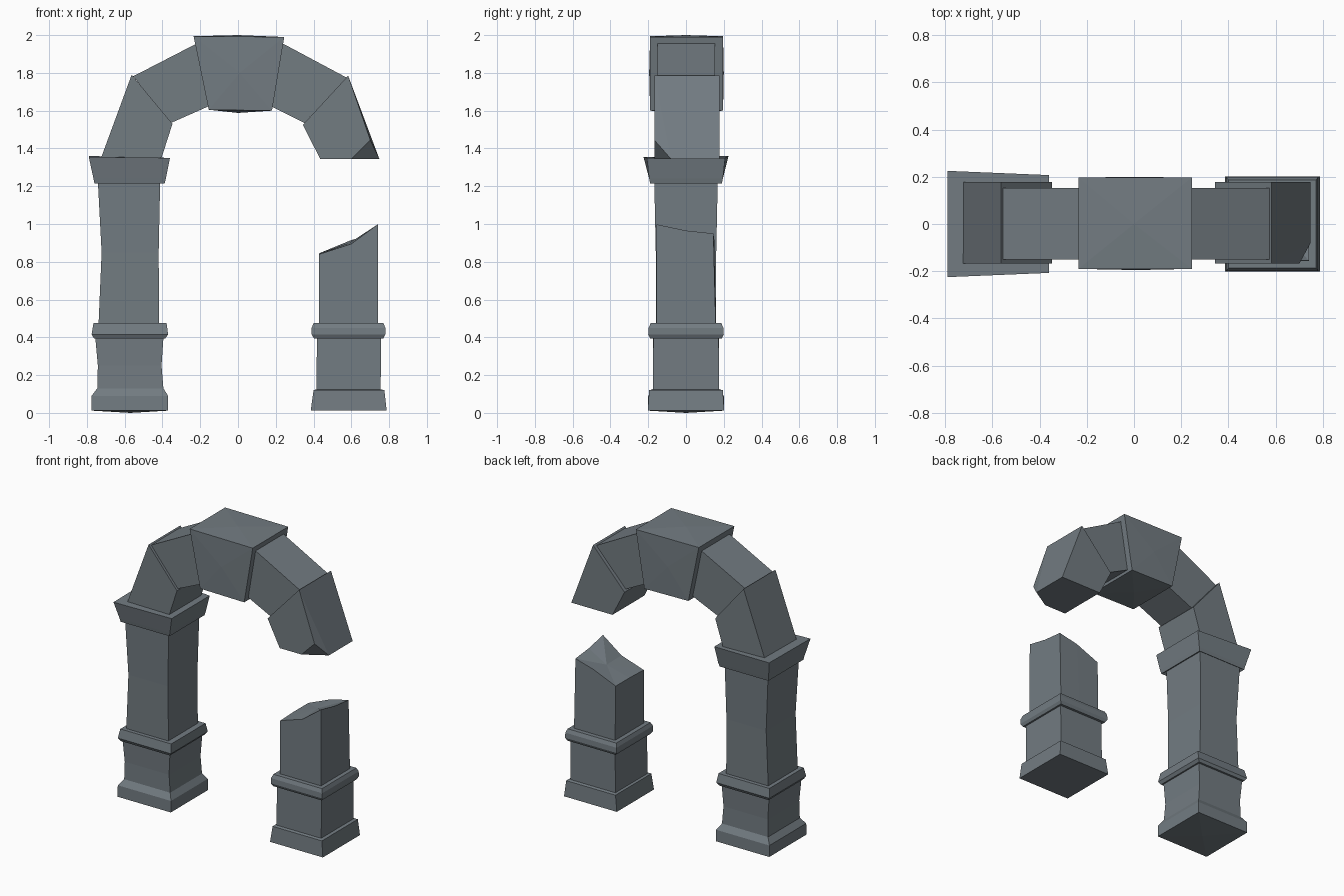
import bpy, bmesh
from mathutils import Vector

slate = bpy.data.materials.new("slate")
slate.diffuse_color = (0.17, 0.20, 0.222, 1)


def finish(name, bm):
    bmesh.ops.recalc_face_normals(bm, faces=bm.faces[:])
    me = bpy.data.meshes.new(name)
    bm.to_mesh(me)
    bm.free()
    me.materials.append(slate)
    ob = bpy.data.objects.new(name, me)
    bpy.context.collection.objects.link(ob)
    return ob


def corners(z, x0, x1, hy):
    return [(x0, -hy, z), (x1, -hy, z), (x1, hy, z), (x0, hy, z)]


def loft(name, rings, bottom, top):
    """Skin rings of points; close both ends with a fan to a centre point."""
    bm = bmesh.new()
    loops = [[bm.verts.new(p) for p in r] for r in rings]
    n = len(loops[0])
    for a, b in zip(loops, loops[1:]):
        for i in range(n):
            j = (i + 1) % n
            bm.faces.new((a[i], a[j], b[j], b[i]))
    for loop, centre in ((loops[0], bottom), (loops[-1], top)):
        c = bm.verts.new(centre)
        for i in range(n):
            bm.faces.new((loop[i], loop[(i + 1) % n], c))
    return finish(name, bm)


def stone(name, profile, y0, y1, chip=(), extra=()):
    """Convex arch block from a front profile (x, z) extruded in y.
    chip: points replacing the last front corner; extra: worn face centres."""
    pts = [(x, y, z) for y in (y1, y0) for x, z in profile]
    if chip:
        pts = pts[:-1] + list(chip)
    bm = bmesh.new()
    for p in pts + list(extra):
        bm.verts.new(p)
    bmesh.ops.convex_hull(bm, input=bm.verts[:])
    bm.normal_update()
    bmesh.ops.dissolve_limit(bm, angle_limit=0.005, verts=bm.verts[:],
                             edges=bm.edges[:])
    return finish(name, bm)


# Whole left pillar: plinth, band, pinched shaft, flared capital
left = [(0.012, -0.775, -0.37, 0.202), (0.09, -0.775, -0.37, 0.2),
        (0.13, -0.745, -0.395, 0.173), (0.25, -0.742, -0.405, 0.171),
        (0.395, -0.755, -0.395, 0.176), (0.395, -0.762, -0.385, 0.19),
        (0.415, -0.775, -0.37, 0.2), (0.475, -0.765, -0.378, 0.187),
        (0.475, -0.738, -0.418, 0.16), (0.85, -0.722, -0.42, 0.16),
        (1.23, -0.742, -0.412, 0.168), (1.215, -0.76, -0.388, 0.19),
        (1.24, -0.765, -0.382, 0.195)]
capital_top = [(-0.79, -0.225, 1.355), (-0.36, -0.207, 1.35),
               (-0.36, 0.207, 1.35), (-0.79, 0.225, 1.36)]
loft("left_pillar", [corners(*r) for r in left] + [capital_top],
     (-0.57, 0, 0.0), (-0.575, 0, 1.355))

# Right pillar: eight-point rings so that the snapped top can be jagged
right = [(0.012, 0.385, 0.787, 0.202), (0.12, 0.40, 0.775, 0.195),
         (0.125, 0.415, 0.755, 0.175), (0.395, 0.418, 0.758, 0.173),
         (0.395, 0.402, 0.77, 0.19), (0.415, 0.39, 0.78, 0.2),
         (0.45, 0.39, 0.78, 0.198), (0.475, 0.40, 0.77, 0.187),
         (0.475, 0.43, 0.742, 0.157)]


def with_midpoints(ring):
    out = []
    for i, p in enumerate(ring):
        q = ring[(i + 1) % len(ring)]
        out += [p, tuple((Vector(p) + Vector(q)) / 2)]
    return out


broken_top = [(0.43, -0.155, 0.84), (0.60, -0.155, 0.895),
              (0.74, -0.155, 0.998), (0.74, 0.0, 0.965),
              (0.74, 0.145, 0.95), (0.60, 0.15, 0.915),
              (0.43, 0.15, 0.845), (0.43, 0.0, 0.845)]
loft("broken_right_pillar",
     [with_midpoints(corners(*r)) for r in right] + [broken_top],
     (0.585, 0, 0.012), (0.59, 0.02, 0.90))

# Arch stones, left to right
stone("left_springer", [(-0.725, 1.35), (-0.405, 1.35), (-0.347, 1.53),
                        (-0.563, 1.79)], -0.168, 0.178)
stone("left_voussoir", [(-0.555, 1.782), (-0.355, 1.535), (-0.14, 1.63),
                        (-0.20, 1.965)], -0.15, 0.153)
stone("keystone", [(-0.235, 1.994), (-0.155, 1.605), (0.18, 1.60),
                   (0.245, 1.99)], -0.19, 0.196,
      extra=[(0, 0, 2.0), (0, 0, 1.588), (0.01, -0.195, 1.8), (0, 0.2, 1.8)])
stone("right_voussoir", [(0.21, 1.97), (0.16, 1.63), (0.352, 1.535),
                         (0.575, 1.775)], -0.15, 0.153)
stone("right_springer", [(0.583, 1.785), (0.343, 1.525), (0.435, 1.345),
                         (0.748, 1.345)], -0.168, 0.178,
      chip=[(0.60, -0.168, 1.345), (0.70, -0.168, 1.445),
            (0.748, -0.08, 1.345)])
